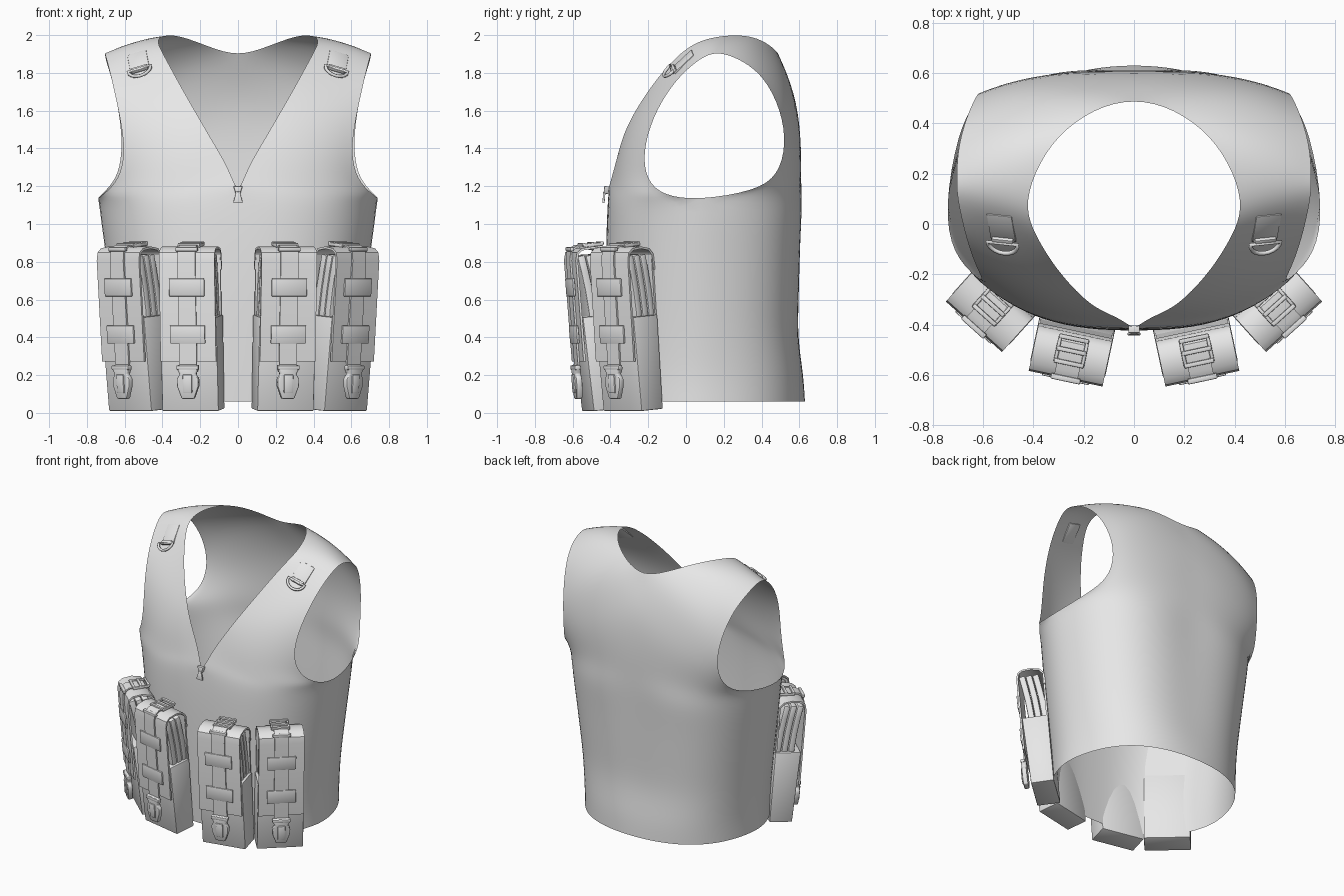
import bpy
import bmesh
import math
from mathutils import Matrix, Vector

cube = bpy.data.objects.get("Cube")
if cube:
    bpy.data.objects.remove(cube)

GREY = (0.8, 0.8, 0.8, 1)
fabric = bpy.data.materials.new("light grey fabric")
fabric.use_nodes = True
fabric.diffuse_color = GREY
fabric.node_tree.nodes["Principled BSDF"].inputs["Base Color"].default_value = GREY
made = []


def finish(name, bm, frame=None):
    """Turn a bmesh into a named object placed by the frame matrix."""
    bmesh.ops.recalc_face_normals(bm, faces=bm.faces[:])
    mesh = bpy.data.meshes.new(name)
    bm.to_mesh(mesh)
    bm.free()
    mesh.materials.append(fabric)
    obj = bpy.data.objects.new(name, mesh)
    bpy.context.collection.objects.link(obj)
    if frame:
        obj.matrix_world = frame
    made.append(obj)
    return obj


def add_bevel(obj, width, segments=2):
    bevel = obj.modifiers.new("Bevel", "BEVEL")
    bevel.width = width
    bevel.segments = segments
    bevel.limit_method = "ANGLE"


def plate(name, outline, y, depth, frame, bevel=0.0):
    """Extrude an (x, z) outline along local y."""
    bm = bmesh.new()
    face = bm.faces.new([bm.verts.new((x, y - depth / 2, z)) for x, z in outline])
    grown = bmesh.ops.extrude_face_region(bm, geom=[face])["geom"]
    new = [v for v in grown if isinstance(v, bmesh.types.BMVert)]
    bmesh.ops.translate(bm, verts=new, vec=(0, depth, 0))
    obj = finish(name, bm, frame)
    if bevel:
        add_bevel(obj, bevel)
    return obj


def box(name, size, centre, frame, bevel=0.0):
    w, d, h = size
    x, y, z = centre
    outline = [(x + i * w / 2, z + k * h / 2) for i, k in ((-1, -1), (1, -1), (1, 1), (-1, 1))]
    return plate(name, outline, y, d, frame, bevel)


def ribbon(name, path, width, thickness, frame):
    """Sweep a (y, z) path across local x and thicken it."""
    bm = bmesh.new()
    rows = [[bm.verts.new((s * width / 2, y, z)) for s in (-1, 1)] for y, z in path]
    for a, b in zip(rows, rows[1:]):
        bm.faces.new((a[0], a[1], b[1], b[0]))
    obj = finish(name, bm, frame)
    solid = obj.modifiers.new("Thickness", "SOLIDIFY")
    solid.thickness = thickness
    solid.offset = 0
    return obj


def tube(name, points, radius, frame):
    """Closed round wire through local points."""
    curve = bpy.data.curves.new(name, "CURVE")
    curve.dimensions = "3D"
    curve.bevel_depth = radius
    curve.bevel_resolution = 1
    spline = curve.splines.new("POLY")
    spline.points.add(len(points) - 1)
    for p, co in zip(spline.points, points):
        p.co = (*co, 1)
    spline.use_cyclic_u = True
    curve.materials.append(fabric)
    obj = bpy.data.objects.new(name, curve)
    bpy.context.collection.objects.link(obj)
    obj.matrix_world = frame


# Vest shell: strips running from the chest over the shoulder to the back,
# each given by its neck, middle and armhole points
STRIPS = [
    ((0, -.415, 1.17), (.51, -.315, 1.1), (.755, .06, 1.125)),
    ((.03, -.395, 1.24), (.47, -.33, 1.16), (.72, -.12, 1.15)),
    ((.07, -.37, 1.33), (.39, -.34, 1.26), (.63, -.21, 1.23)),
    ((.13, -.345, 1.43), (.38, -.32, 1.39), (.595, -.23, 1.38)),
    ((.2, -.3, 1.55), (.42, -.255, 1.56), (.625, -.175, 1.57)),
    ((.31, -.18, 1.74), (.47, -.14, 1.73), (.66, -.08, 1.73)),
    ((.39, -.05, 1.89), (.53, -.01, 1.87), (.685, .02, 1.835)),
    ((.435, .06, 1.97), (.56, .09, 1.95), (.705, .12, 1.905)),
    ((.4, .2, 2), (.55, .21, 1.97), (.705, .2, 1.905)),
    ((.31, .35, 2), (.5, .34, 1.95), (.7, .3, 1.865)),
    ((.16, .46, 1.94), (.43, .45, 1.87), (.67, .415, 1.78)),
    ((0, .5, 1.885), (.36, .54, 1.76), (.63, .505, 1.6)),
    ((0, .59, 1.66), (.36, .59, 1.52), (.61, .53, 1.42)),
    ((0, .61, 1.4), (.39, .59, 1.34), (.63, .49, 1.26)),
    ((0, .61, 1.22), (.46, .56, 1.2), (.7, .37, 1.175)),
    ((0, .605, 1.1), (.53, .525, 1.08), (.755, .06, 1.125)),
]
# Torso rings: half width, front y, back y, z, back fullness
RINGS = [(.72, -.425, .6, .9, .83), (.68, -.425, .595, .6, .81), (.655, -.42, .59, .4, .8),
         (.635, -.415, .625, .2, .77), (.635, -.41, .635, .06, .75)]
COLUMNS = 6
SIDE_Y = .06


def bow(a, b, c):
    """Points on the parabola through a, b and c."""
    a, b, c = Vector(a), Vector(b), Vector(c)
    ts = [i / COLUMNS for i in range(COLUMNS + 1)]
    return [a * (1 - t) * (1 - 2 * t) + b * 4 * t * (1 - t) + c * t * (2 * t - 1) for t in ts]


def skin(bm, rows):
    grid = [[bm.verts.new(p) for p in row] for row in rows]
    for r, s in zip(grid, grid[1:]):
        for i in range(len(r) - 1):
            bm.faces.new((r[i], r[i + 1], s[i + 1], s[i]))


upper = [bow(*s) for s in STRIPS]
lower = [upper[0] + upper[-1][-2::-1]]
for w, front, back, z, full in RINGS:
    side = (w, SIDE_Y, z)
    fore = bow((0, front, z), (.69 * w, SIDE_Y + .78 * (front - SIDE_Y), z), side)
    aft = bow((0, back, z), (.72 * w, SIDE_Y + full * (back - SIDE_Y), z), side)
    lower.append(fore + aft[-2::-1])
bm = bmesh.new()
skin(bm, upper)
skin(bm, lower)
bmesh.ops.remove_doubles(bm, verts=bm.verts[:], dist=.0005)
vest = finish("vest_shell", bm)
mirror = vest.modifiers.new("Mirror", "MIRROR")
mirror.use_clip = True
subdivision = vest.modifiers.new("Smooth", "SUBSURF")
subdivision.levels = subdivision.render_levels = 2

# Zip slider and pull tab at the bottom of the neckline
zip_frame = Matrix.Translation((0, -.425, 1.11)) @ Matrix.Rotation(-.08, 4, "X")
plate("zip_slider", [(-.012, .05), (.012, .05), (.024, .09), (-.024, .09)], 0, .03, zip_frame, .004)
plate("zip_pull", [(-.026, 0), (.026, 0), (.01, .06), (-.01, .06)], -.012, .012, zip_frame, .003)

# Shoulder tabs with D-rings
for side, label in ((1, "left"), (-1, "right")):
    along = Vector((side * .04, .23, .215)).normalized()
    out = Vector((side * .26, -.69, .63))
    out = (out - along * out.dot(along)).normalized()
    across = along.cross(-out)
    turn = Matrix((across, -out, along)).transposed().to_4x4()
    frame = Matrix.Translation((side * .525, -.02, 1.85)) @ turn
    box(label + "_shoulder_tab", (.105, .012, .14), (0, -.002, .01), frame, .004)
    arc = [(.062 * math.cos(a), -.02, -.06 + .055 * math.sin(a))
           for a in (math.pi * (1 + i / 10) for i in range(11))]
    tube(label + "_d_ring", arc, .009, frame)
    box(label + "_d_ring_loop", (.09, .02, .03), (0, -.012, -.055), frame, .006)

# Magazine pouch pieces, in the pouch's own frame
FLAP = [(.085, .74), (.08, .82), (.055, .85), (0, .863), (-.06, .858), (-.085, .84),
        (-.094, .8), (-.094, .265)]
STRAP = [(.07, .845), (.05, .868), (-.06, .876), (-.097, .855), (-.105, .8), (-.105, .24)]
BUCKLE = [(.05, .25), (.06, .23), (.043, .2), (.06, .175), (.058, .135), (.034, .068)]


def pouch(label, x, y, angle):
    frame = (Matrix.Translation((x, y, .015)) @ Matrix.Rotation(angle, 4, "Z")
             @ Matrix.Rotation(.08, 4, "X"))
    body = box(label + "_body", (.305, .172, .5), (0, 0, .25), frame, .006)
    for v in body.data.vertices:
        if v.co.z < .1 and v.co.y < 0:
            v.co.y += .02
    box(label + "_back_panel", (.29, .012, .36), (0, .08, .64), frame)
    # Three magazines standing in the pouch, curving forward as they rise
    for i in range(3):
        y0 = -.045 + .045 * i
        spine = [(y0 + .02, .42), (y0 + .018, .53), (y0 + .008, .64),
                 (y0 - .006, .74), (y0 - .02, .825)]
        magazine = ribbon(label + "_magazine", spine, .27, .042, frame)
        add_bevel(magazine, .01)
    # Flap, centre strap, cross bands
    ribbon(label + "_flap", FLAP, .3, .012, frame)
    ribbon(label + "_strap", STRAP, .095, .01, frame)
    for z in (.41, .66):
        box(label + "_band", (.19, .012, .095), (0, -.108, z), frame, .004)
    # Side-release buckle
    outline = BUCKLE + [(-px, pz) for px, pz in reversed(BUCKLE)]
    plate(label + "_buckle", outline, -.112, .034, frame, .009)
    box(label + "_buckle_tongue", (.05, .014, .1), (0, -.13, .15), frame, .006)
    box(label + "_buckle_bar", (.12, .03, .024), (0, -.116, .235), frame, .006)
    # Ladder adjuster on top of the flap
    for s in (-1, 1):
        box(label + "_adjuster_side", (.014, .11, .018), (s * .055, .02, .876), frame, .004)
    for k in range(3):
        box(label + "_adjuster_bar", (.12, .018, .016), (0, -.03 + k * .05, .882), frame, .004)
    box(label + "_front_keeper", (.12, .022, .022), (0, -.095, .862), frame, .005)


for side, label in ((1, "left"), (-1, "right")):
    pouch(label + "_inner_pouch", side * .238, -.455, side * math.radians(12))
    pouch(label + "_outer_pouch", side * .527, -.287, side * math.radians(42))

# Apply modifiers, then smooth shading with crisp edges
bpy.ops.object.select_all(action="DESELECT")
for obj in made:
    obj.select_set(True)
bpy.context.view_layer.objects.active = vest
bpy.ops.object.convert(target="MESH")
bpy.ops.object.shade_smooth_by_angle(angle=math.radians(40))
